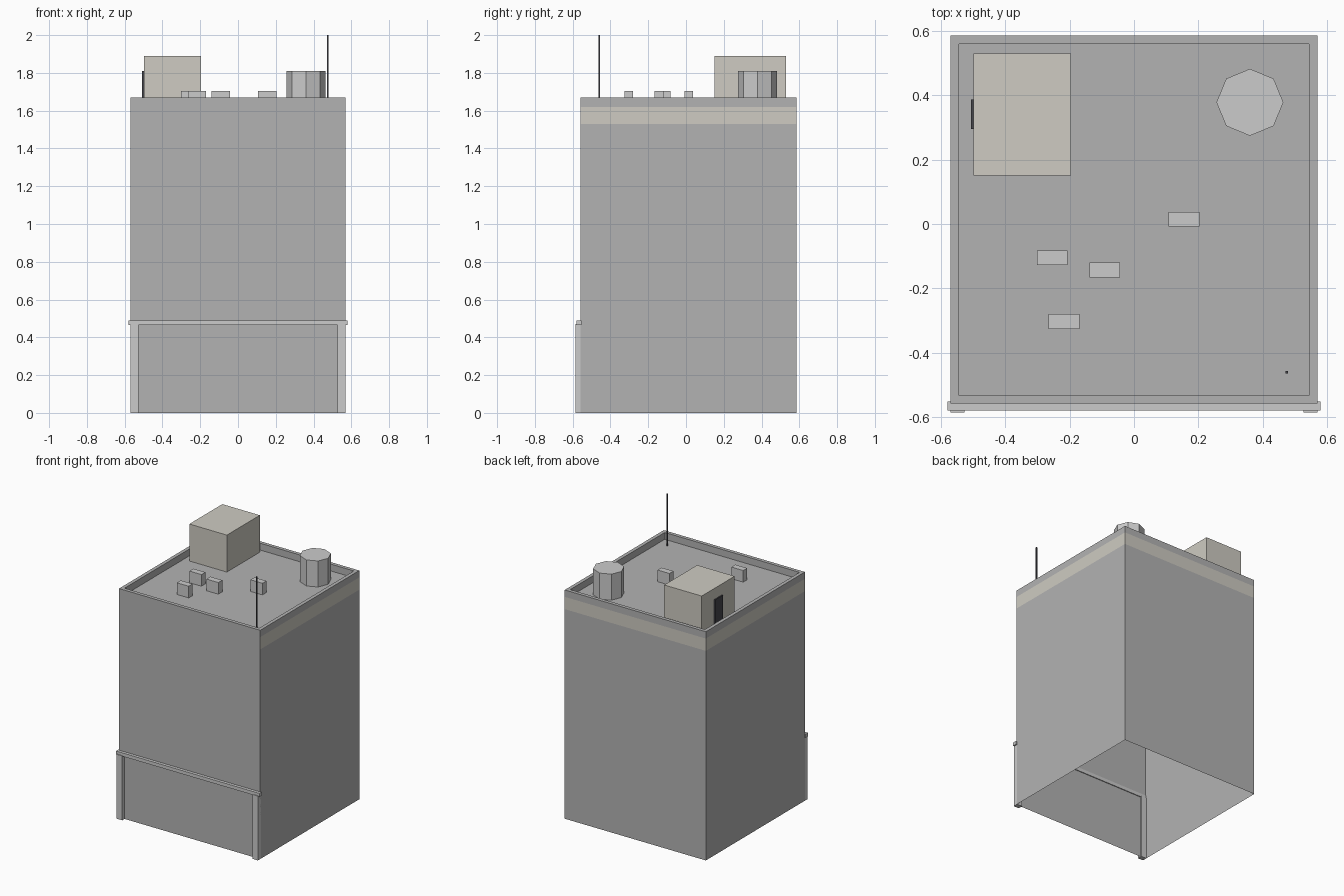
import bpy, bmesh, math

if "Cube" in bpy.data.objects:
    bpy.data.objects.remove(bpy.data.objects["Cube"])


def material(name, rgb):
    m = bpy.data.materials.new(name)
    m.diffuse_color = (*rgb, 1)
    m.use_nodes = True
    m.node_tree.nodes["Principled BSDF"].inputs["Base Color"].default_value = m.diffuse_color
    return m


beige = material("beige", (0.62, 0.60, 0.54))
dark = material("dark", (0.06, 0.06, 0.07))


def add_object(name, bm, mats=()):
    me = bpy.data.meshes.new(name)
    bm.to_mesh(me)
    bm.free()
    for m in mats:
        me.materials.append(m)
    ob = bpy.data.objects.new(name, me)
    bpy.context.collection.objects.link(ob)
    return ob


def box(name, x, y, z, mat=None):
    bm = bmesh.new()
    bmesh.ops.create_cube(bm, size=1)
    for v in bm.verts:
        v.co = [(a + b) / 2 + c * (b - a) for (a, b), c in zip((x, y, z), v.co)]
    return add_object(name, bm, [mat] if mat else [])


W, FRONT, BACK = 0.57, -0.558, 0.585
ROOF, TOP, RIM = 1.62, 1.67, 0.026

# building shell: open at the bottom, beige band on sides and back, sunken roof
bm = bmesh.new()
rings = []
for z, inset in ((0, 0), (1.53, 0), (ROOF, 0), (TOP, 0), (TOP, RIM), (ROOF, RIM)):
    x, f, b = W - inset, FRONT + inset, BACK - inset
    rings.append([bm.verts.new(p) for p in
                  ((-x, f, z), (x, f, z), (x, b, z), (-x, b, z))])
for level, (lo, hi) in enumerate(zip(rings, rings[1:])):
    for i in range(4):
        j = (i + 1) % 4
        face = bm.faces.new((lo[i], lo[j], hi[j], hi[i]))
        face.material_index = int(level == 1 and i > 0)
bm.faces.new(rings[-1])
grey = material("grey", (0.45, 0.45, 0.45))
add_object("building_shell", bm, [grey, beige])

# shopfront pilasters and cornice
for side, s in (("left", -1), ("right", 1)):
    box("pilaster_" + side, sorted((s * 0.57, s * 0.526)), (-0.585, -0.55), (0, 0.47))
box("shopfront_cornice", (-0.58, 0.58), (-0.58, -0.552), (0.465, 0.49))

# stair hut with door
box("stair_hut", (-0.498, -0.195), (0.15, 0.53), (ROOF, 1.89), beige)
box("hut_door", (-0.507, -0.49), (0.295, 0.386), (ROOF, 1.81), dark)

# eight-sided water tank
bm = bmesh.new()
bmesh.ops.create_cone(bm, cap_ends=True, segments=8, radius1=0.104, radius2=0.104,
                      depth=0.19)
tank = add_object("water_tank", bm)
tank.location = (0.36, 0.378, ROOF + 0.095)

# rooftop ventilation units
for i, (x, y) in enumerate(((0.155, 0.015), (-0.254, -0.105),
                            (-0.091, -0.143), (-0.218, -0.303))):
    box(f"vent_unit_{i + 1}", (x - 0.048, x + 0.048), (y - 0.023, y + 0.023), (ROOF, 1.705))

# antenna mast
box("antenna", (0.47, 0.478), (-0.464, -0.456), (ROOF, 2.0), dark)
